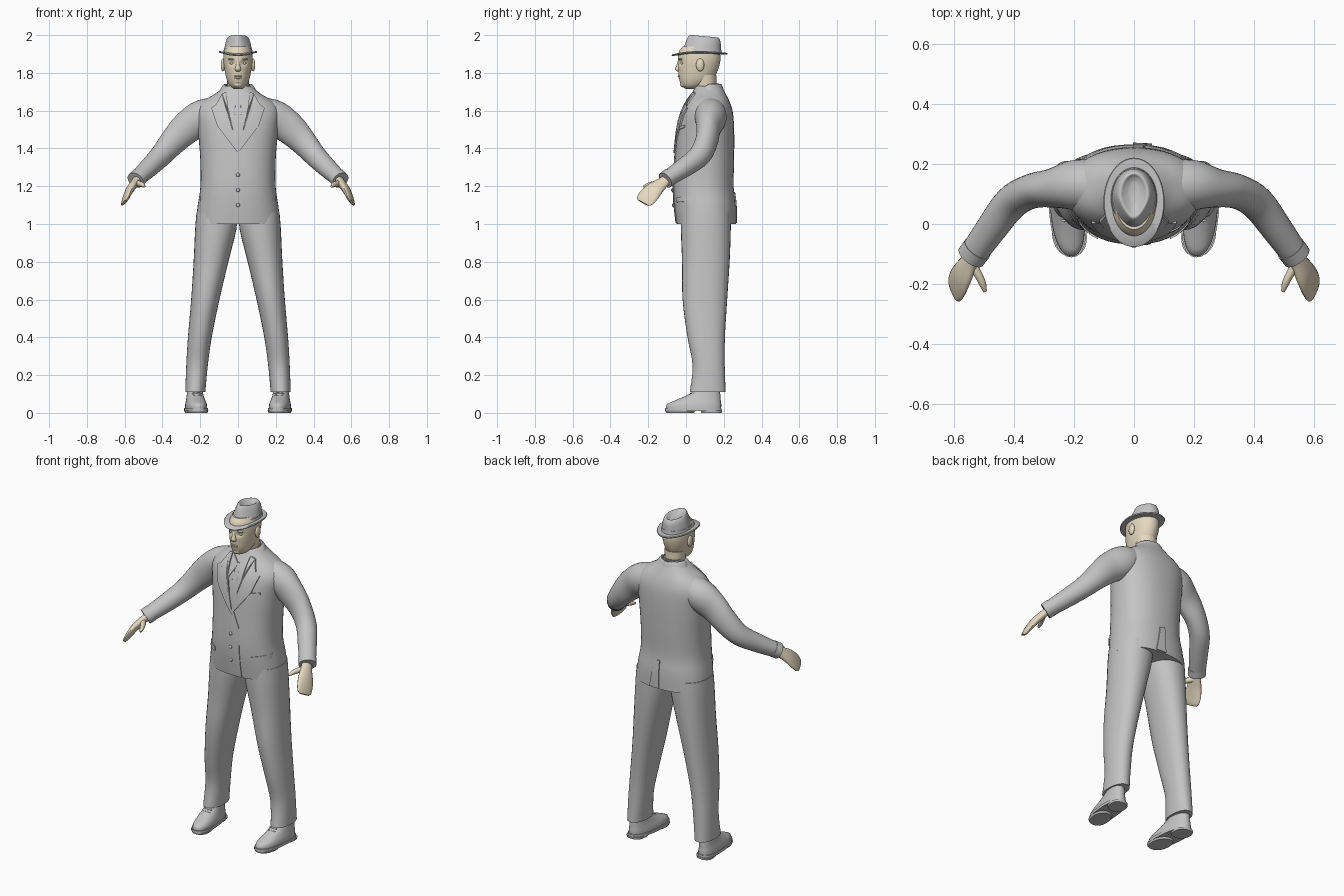
import bpy, bmesh, math
from mathutils import Vector
from mathutils.bvhtree import BVHTree

if "Cube" in bpy.data.objects:
    bpy.data.objects.remove(bpy.data.objects["Cube"])


def material(name, col):
    m = bpy.data.materials.new(name)
    m.diffuse_color = (*col, 1)
    m.use_nodes = True
    m.node_tree.nodes["Principled BSDF"].inputs["Base Color"].default_value = m.diffuse_color
    return m


GREY = material("grey cloth", (0.55, 0.55, 0.55))
SKIN = material("skin", (0.78, 0.69, 0.52))


def finish(name, bm, mat, mirror=False, angle=45):
    bmesh.ops.recalc_face_normals(bm, faces=bm.faces)
    me = bpy.data.meshes.new(name)
    bm.to_mesh(me)
    bm.free()
    me.materials.append(mat)
    ob = bpy.data.objects.new(name, me)
    bpy.context.collection.objects.link(ob)
    bpy.ops.object.select_all(action='DESELECT')
    ob.select_set(True)
    bpy.context.view_layer.objects.active = ob
    bpy.ops.object.shade_smooth_by_angle(angle=math.radians(angle))
    if mirror:
        ob.modifiers.new("mirror", 'MIRROR')
    return ob


def spline(rows, sub):
    """Catmull-Rom interpolation of ring rows."""
    out = []
    for i in range(len(rows) - 1):
        p = [rows[max(i - 1, 0)], rows[i], rows[i + 1], rows[min(i + 2, len(rows) - 1)]]
        for k in range(sub):
            t = k / sub
            out.append([0.5 * (2 * b + (c - a) * t + (2 * a - 5 * b + 4 * c - d) * t * t
                               + (3 * b - a - 3 * c + d) * t ** 3) for a, b, c, d in zip(*p)])
    return out + [list(rows[-1])]


def loft(name, rows, mat, side=(1, 0, 0), axis=None, n=32, sub=4, power=2.0,
         mirror=False, shape=None, angle=45):
    """Skin rings (x, y, z, radius along side, other radius) into a closed tube."""
    rows = spline(rows, sub)
    c = [Vector(r[:3]) for r in rows]
    bm = bmesh.new()
    rings = []
    for i, r in enumerate(rows):
        t = Vector(axis) if axis else (c[min(i + 1, len(c) - 1)] - c[max(i - 1, 0)]).normalized()
        u = Vector(side)
        u = (u - t * u.dot(t)).normalized()
        w = t.cross(u)
        ring = []
        for k in range(n):
            a = 2 * math.pi * k / n
            ca, sa = math.cos(a), math.sin(a)
            p = c[i] + u * r[3] * math.copysign(abs(ca) ** (2 / power), ca) \
                + w * r[4] * math.copysign(abs(sa) ** (2 / power), sa)
            ring.append(bm.verts.new(shape(p) if shape else p))
        rings.append(ring)
    for a, b in zip(rings, rings[1:]):
        for k in range(n):
            bm.faces.new((a[k], a[(k + 1) % n], b[(k + 1) % n], b[k]))
    bm.faces.new(rings[0])
    bm.faces.new(rings[-1])
    return finish(name, bm, mat, mirror, angle)


Z = (0, 0, 1)


def column(name, rows, mat, x=0, **kw):
    """Vertical loft from rows (y, z, half width, half depth)."""
    return loft(name, [(x, *r) for r in rows], mat, axis=Z, **kw)


def ball(name, loc, size, mat, mirror=False):
    bm = bmesh.new()
    bmesh.ops.create_uvsphere(bm, u_segments=16, v_segments=10, radius=1)
    for v in bm.verts:
        v.co = Vector(loc) + Vector(a * b for a, b in zip(v.co, size))
    return finish(name, bm, mat, mirror)


# jacket body
jacket = column("jacket", [
    (.107, 1.0, .225, .158), (.1, 1.1, .213, .163), (.092, 1.2, .199, .16),
    (.098, 1.35, .2, .157), (.105, 1.5, .213, .15), (.112, 1.59, .222, .136),
    (.117, 1.645, .19, .115), (.12, 1.69, .12, .09), (.12, 1.73, .07, .07)],
    GREY, n=48, power=2.3)
tree = BVHTree.FromPolygons([v.co for v in jacket.data.vertices],
                            [p.vertices for p in jacket.data.polygons])


def plate(name, outline, lift, mirror=False, back=False):
    """Thin cloth piece: an x-z outline laid on the jacket surface."""
    s = 1 if back else -1
    bm = bmesh.new()
    bm.faces.new([bm.verts.new((x, 0, z)) for x, z in outline])
    bmesh.ops.triangulate(bm, faces=bm.faces)
    for _ in range(2):
        bmesh.ops.subdivide_edges(bm, edges=bm.edges, cuts=1, use_grid_fill=True)
    bmesh.ops.triangulate(bm, faces=bm.faces)
    for v in bm.verts:
        hit = tree.ray_cast(Vector((v.co.x, s, v.co.z)), Vector((0, -s, 0)))[0]
        v.co.y = (hit.y if hit else .1) + s * lift
    top = bmesh.ops.extrude_face_region(bm, geom=bm.faces[:])['geom']
    for v in top:
        if isinstance(v, bmesh.types.BMVert):
            v.co.y -= s * (lift + .004)
    return finish(name, bm, GREY, mirror, 30)


# jacket front details
plate("lapels", [(.062, 1.7), (.085, 1.69), (.115, 1.635), (.1, 1.615), (.142, 1.615),
                 (.11, 1.52), (.0, 1.375), (.0, 1.4), (.05, 1.6)], .009, True)
plate("shirt_collar", [(.0, 1.655), (.055, 1.7), (.045, 1.57)], .007, True)
plate("tie", [(-.016, 1.66), (.016, 1.66), (.011, 1.625), (.026, 1.42), (0, 1.385),
              (-.026, 1.42), (-.011, 1.625)], .005)
plate("front_overlap", [(-.016, 1.005), (.06, 1.005), (.05, 1.3), (.012, 1.39), (-.012, 1.375)], .004)
plate("pocket_flaps", [(.12, 1.115), (.2, 1.12), (.2, 1.15), (.12, 1.14)], .007, True)
plate("breast_pocket", [(.1, 1.5), (.155, 1.51), (.155, 1.525), (.1, 1.515)], .005)
plate("back_vent", [(-.004, 1.005), (.06, 1.005), (.03, 1.16), (-.004, 1.17)], .006, back=True)
for z in (1.1, 1.18, 1.26):
    y = tree.ray_cast(Vector((0, -1, z)), Vector((0, 1, 0)))[0].y
    ball("button", (0, y - .005, z), (.01, .006, .01), GREY)


# collar around the neck, dropping toward the front
def drop(p):
    p.z -= .055 * max(0, (.12 - p.y) / .08)
    return p


column("jacket_collar", [(.12, 1.67, .115, .088), (.12, 1.715, .092, .078), (.118, 1.74, .075, .069),
                         (.115, 1.735, .066, .062), (.115, 1.7, .06, .06)], GREY, sub=2, shape=drop)
column("shirt_neckband", [(.108, 1.67, .066, .064), (.108, 1.715, .063, .062),
                          (.112, 1.745, .06, .062)], GREY, sub=2, shape=drop)

# sleeves
loft("sleeves", [(.1, .125, 1.6, .075, .08), (.19, .13, 1.565, .092, .085), (.27, .12, 1.51, .086, .065),
                 (.345, .108, 1.435, .072, .058), (.41, .07, 1.36, .06, .057),
                 (.475, -.015, 1.295, .051, .052), (.537, -.102, 1.238, .042, .046)],
     GREY, side=Z, mirror=True)
loft("cuffs", [(.522, -.082, 1.252, .046, .05), (.543, -.11, 1.232, .045, .049)],
     GREY, side=Z, sub=1, mirror=True)

# hands: flat palm with fingers together, plus thumb
W = (-.04, -.1, .045)
loft("hands", [(.525, -.09, 1.245, .028, .022), (.547, -.125, 1.217, .034, .022),
               (.57, -.165, 1.185, .047, .021), (.586, -.195, 1.153, .053, .017),
               (.597, -.218, 1.125, .049, .012), (.603, -.228, 1.112, .035, .006)],
     SKIN, side=W, n=20, mirror=True)
loft("thumbs", [(.54, -.135, 1.215, .018, .017), (.518, -.17, 1.212, .015, .014),
                (.504, -.2, 1.206, .012, .012), (.496, -.225, 1.198, .006, .006)],
     SKIN, side=Z, n=14, sub=3, mirror=True)

# trousers
loft("trouser_legs", [
    (.112, .105, 1.06, .108, .13), (.118, .105, .97, .109, .132), (.143, .105, .8, .092, .126),
    (.173, .1, .6, .075, .118), (.202, .107, .4, .063, .099), (.217, .12, .25, .057, .085),
    (.226, .115, .11, .053, .095)], GREY, axis=Z, power=2.2, mirror=True)


# shoes, turned slightly inward at the toe
def toe(p):
    p.x += .09 * (p.y - .04)
    return p


column("shoe_uppers", [(.04, .022, .056, .146), (.042, .045, .055, .145), (.062, .065, .05, .122),
                       (.085, .085, .045, .098), (.108, .11, .041, .072), (.115, .14, .038, .06)],
       GREY, x=.222, sub=2, power=2.3, mirror=True, shape=toe)
column("shoe_soles", [(.039, .01, .061, .15), (.039, .026, .061, .15)], GREY, x=.222, sub=1,
       power=2.4, mirror=True, shape=toe)
column("shoe_heels", [(.135, 0, .05, .054), (.135, .012, .052, .056)], GREY, x=.222, sub=1,
       power=2.6, mirror=True, shape=toe)
column("shoe_fronts", [(-.03, 0, .052, .073), (-.03, .012, .058, .079)], GREY, x=.222, sub=1,
       power=2.2, mirror=True, shape=toe)
for y, z in ((-.005, .085), (.012, .098), (.028, .108)):
    ball("laces", (.218, y, z - .006), (.026, .006, .006), GREY, True)

# head and neck
column("neck", [(.105, 1.66, .058, .058), (.105, 1.72, .056, .057), (.1, 1.79, .06, .06)], SKIN)


def face(p):
    # eye sockets
    d = math.hypot((abs(p.x) - .03) / .022, (p.z - 1.852) / .018)
    if p.y < .03 and d < 1:
        p.y += .009 * (1 - d * d)
    return p


column("head", [(.028, 1.715, .02, .03), (.035, 1.732, .043, .058), (.052, 1.765, .06, .088),
                (.063, 1.81, .07, .104), (.07, 1.865, .077, .112), (.07, 1.91, .074, .108),
                (.072, 1.94, .06, .09)], SKIN, n=56, sub=8, shape=face)
column("nose", [(-.03, 1.868, .009, .012), (-.037, 1.84, .011, .014), (-.041, 1.82, .016, .017),
                (-.035, 1.808, .012, .012)], SKIN, n=14)
ball("ears", (.08, .075, 1.842), (.011, .022, .034), SKIN, True)
ball("eyes", (.03, -.018, 1.851), (.014, .01, .007), SKIN, True)
ball("brows", (.032, -.028, 1.872), (.022, .01, .005), SKIN, True)
ball("upper_lip", (0, -.036, 1.782), (.022, .008, .005), SKIN)
ball("lower_lip", (0, -.033, 1.773), (.019, .008, .005), SKIN)
ball("chin", (0, -.014, 1.74), (.024, .017, .017), SKIN)


# hat: curled brim, pinched crown with a sunken top
def curl(p):
    p.z += .014 * (p.x / .1) ** 2 + .05 * max(0, p.y - .14) - .05 * max(0, -p.y)
    return p


def pinch(p):
    h = max(0, min(1, (p.z - 1.91) / .08))
    p.x *= 1 - h * .4 * max(0, min(1, (.09 - p.y) / .09))
    p.z -= h * .09 * max(0, p.y - .02)
    return p


column("hat_brim", [(.073, 1.896, .07, .1), (.072, 1.893, .1, .146), (.072, 1.898, .102, .149),
                    (.073, 1.902, .099, .145), (.08, 1.905, .07, .1)], GREY, n=40, sub=1, shape=curl)
column("hat_band", [(.084, 1.9, .079, .105), (.086, 1.928, .074, .1)], GREY, n=40, sub=1)
column("hat_crown", [(.084, 1.9, .077, .103), (.088, 1.94, .071, .097), (.093, 1.975, .063, .09),
                     (.095, 1.995, .054, .081), (.096, 2.001, .045, .071), (.1, 1.992, .032, .058),
                     (.105, 1.982, .016, .038)], GREY, n=40, sub=3, shape=pinch, angle=60)
